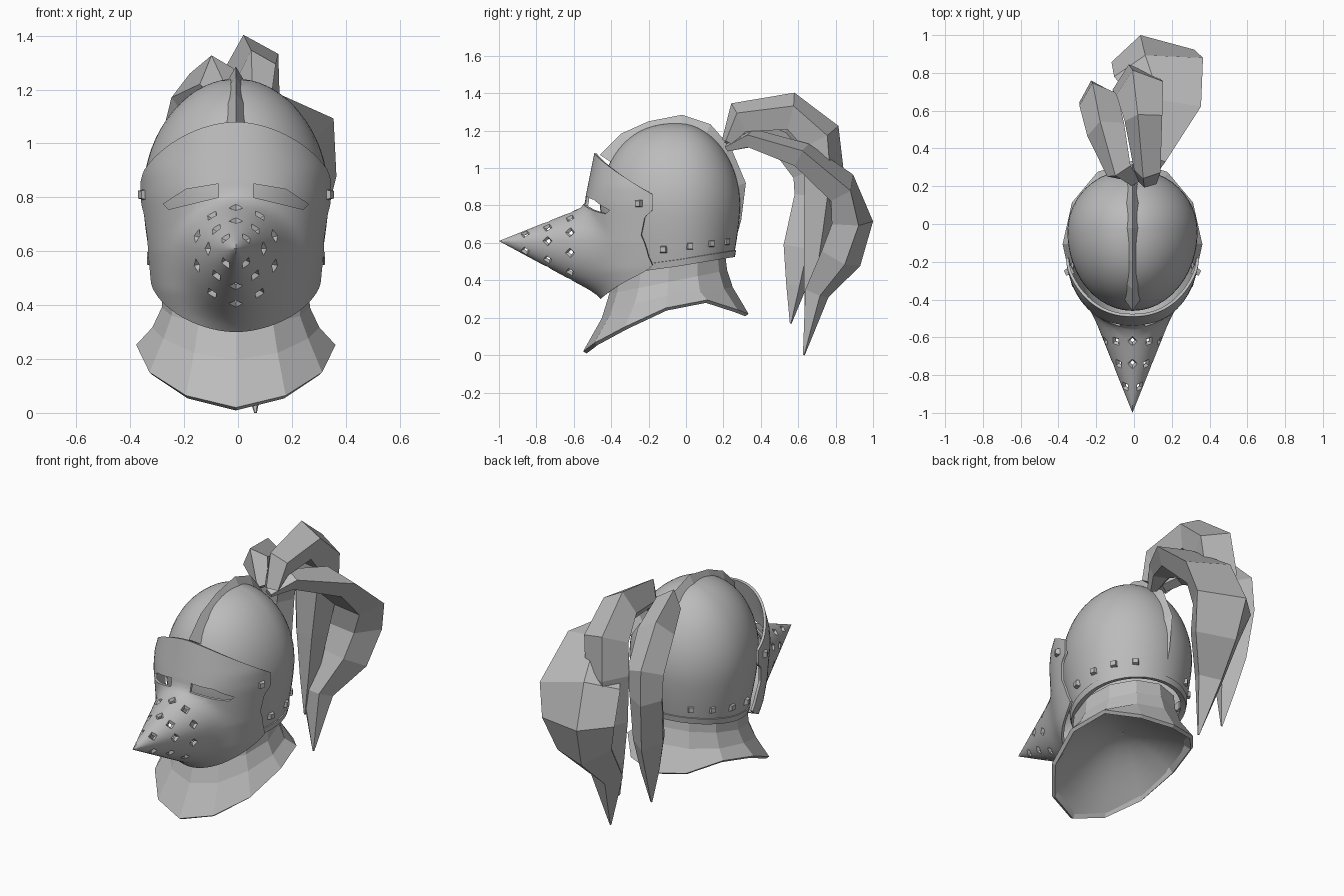
import bpy, bmesh
from math import sin, cos, pi, radians, acos
from mathutils import Vector, Matrix

if "Cube" in bpy.data.objects:
    bpy.data.objects.remove(bpy.data.objects["Cube"])

steel = bpy.data.materials.new("steel_grey")
steel.use_nodes = True
GREY = (0.5, 0.5, 0.5, 1)
steel.diffuse_color = GREY
steel.node_tree.nodes["Principled BSDF"].inputs["Base Color"].default_value = GREY
CX = -0.008  # helmet centre line


def lerp_table(table, t):
    for (a, p), (b, q) in zip(table, table[1:]):
        if t <= b:
            return p + (q - p) * max(0, t - a) / (b - a)
    return table[-1][1]


def spow(t, e):
    return abs(t) ** e * (1 if t >= 0 else -1)


def finish(name, bm, smooth=None, thick=0, cutter=None, recalc=False):
    if recalc:
        bmesh.ops.recalc_face_normals(bm, faces=bm.faces)
    mesh = bpy.data.meshes.new(name)
    bm.to_mesh(mesh)
    bm.free()
    mesh.materials.append(steel)
    ob = bpy.data.objects.new(name, mesh)
    bpy.context.scene.collection.objects.link(ob)
    bpy.ops.object.select_all(action='DESELECT')
    ob.select_set(True)
    bpy.context.view_layer.objects.active = ob
    if thick:
        m = ob.modifiers.new("thickness", 'SOLIDIFY')
        m.thickness = thick
        bpy.ops.object.modifier_apply(modifier=m.name)
    if cutter:
        m = ob.modifiers.new("openings", 'BOOLEAN')
        m.object, m.solver, m.use_self = cutter, 'EXACT', True
        bpy.ops.object.modifier_apply(modifier=m.name)
        bpy.data.objects.remove(cutter)
    if smooth:
        bpy.ops.object.shade_smooth_by_angle(angle=radians(smooth))
    return ob


def loft(rows, cyclic=True, caps=False):
    bm = bmesh.new()
    grid = [[bm.verts.new(p) for p in row] for row in rows]
    n = len(rows[0])
    for lo, hi in zip(grid, grid[1:]):
        for j in range(n if cyclic else n - 1):
            k = (j + 1) % n
            bm.faces.new((lo[j], lo[k], hi[k], hi[j]))
    if caps:
        bm.faces.new(grid[0][::-1])
        bm.faces.new(grid[-1])
    return bm


# Skull dome
def dome_base(th):
    return 0.49 - 0.05 * cos(th)


def dome_point(th, z, grow=1.0):
    front = max(0, cos(th))
    k = (max(0, 1 - ((z - 0.8) / 0.44) ** 2) ** (0.52 - 0.1 * front) if z > 0.8
         else 1 - 0.12 * ((0.8 - z) / 0.3) ** 1.5) * grow
    depth = 0.42 if front else 0.33
    return Vector((CX + 0.345 * k * sin(th), -0.04 - depth * k * cos(th), z))


ANGLES = [2 * pi * i / 48 for i in range(48)]
rows = []
for i in range(25):
    f = sin(pi / 2 * i / 24)
    rows.append([dome_point(t, dome_base(t) + (1.24 - dome_base(t)) * f) for t in ANGLES])
bm = loft(rows)
bmesh.ops.remove_doubles(bm, verts=bm.verts, dist=0.0005)
finish("skull_dome", bm, 40)

# Raised lip at the bottom of the dome
bm = loft([[dome_point(t, dome_base(t) + h, 1.02) for t in ANGLES] for h in (-0.015, 0.02)])
finish("dome_lip", bm, 40, 0.03)

# Crest ridge running front to back
rows = []
for y, z in ((-0.46, 1.07), (-0.345, 1.185), (-0.2, 1.25), (-0.02, 1.285), (0.13, 1.235),
             (0.24, 1.11), (0.32, 0.92), (0.295, 0.72), (0.25, 0.56)):
    peak = Vector((CX, y, z))
    base = peak + (Vector((CX, -0.04, 0.8)) - peak).normalized() * 0.075
    side = Vector((0.045, 0, 0))
    rows.append([peak, base + side, base - side])
finish("crest_ridge", loft(rows, caps=True), recalc=True)

# Visor cutters: eye slits and diamond breath holes
TIP_Z = 0.61
bm = bmesh.new()
slit = ((0.065, 0.85), (0.185, 0.83), (0.27, 0.775), (0.25, 0.755), (0.065, 0.8))
for s in (1, -1):
    f = bm.faces.new([bm.verts.new((CX + s * x, -0.75, z)) for x, z in slit])
    ext = bmesh.ops.extrude_face_region(bm, geom=[f])
    bmesh.ops.translate(bm, vec=(0, 0.48, 0),
                        verts=[v for v in ext["geom"] if isinstance(v, bmesh.types.BMVert)])
for y, count in ((-0.62, 10), (-0.74, 8), (-0.86, 4)):
    d = (1 + y) / 0.5
    for i in range(count):
        a = 2 * pi * (i + (0.5 if count == 4 else 0)) / count
        tall = 0.2 if cos(a) > 0 else 0.27
        spot = Vector((CX + 0.2 * d * sin(a), y, TIP_Z + tall * d * cos(a)))
        out = Vector((sin(a), -0.45, cos(a)))
        place = Matrix.Translation(spot) @ out.to_track_quat('Z', 'Y').to_matrix().to_4x4()
        bmesh.ops.create_uvsphere(bm, u_segments=4, v_segments=2, radius=0.028, matrix=place)
cutter = finish("visor_cutter", bm, recalc=True)
cutter.hide_render = True

# Visor with pointed beak
WIDTH = ((0.3, 0.27), (0.46, 0.312), (0.6, 0.335), (0.8, 0.357), (0.9, 0.357), (1.08, 0.31))
DEPTH = ((0.3, 0.35), (0.45, 0.42), (0.6, 0.44), (0.83, 0.44), (1.08, 0.39))
BACK = ((0.48, -0.14), (0.52, -0.18), (0.64, -0.24), (0.74, -0.22), (0.77, -0.18), (0.86, -0.18))


def visor_point(u, v):
    low = 0.30 + 0.18 * abs(u) ** 1.7
    high = 0.86 + 0.22 * (1 - abs(u) ** 1.7)
    z = low + (high - low) * v
    a, b = lerp_table(WIDTH, z), lerp_table(DEPTH, z)
    end = lerp_table(BACK, 0.48 + 0.38 * v)
    th = u * acos(((-0.1 - end) / b) ** (1 / 0.9))
    x, y = a * spow(sin(th), 0.9), -0.1 - b * cos(th) ** 0.9
    dz = (z - TIP_Z) / (0.2 if z > TIP_Z else 0.27)
    beak = -1 + 0.5 * ((x / 0.2) ** 2 + dz * dz) ** 0.5
    blend = max(0.06 - abs(y - beak), 0) / 0.06
    return Vector((CX + x, min(y, beak) - blend * blend * 0.015, z))


tip_v = (TIP_Z - 0.30) / 0.78
rows = []
for i in range(-18, 19):
    w = spow(i / 18, 1.4)
    v = tip_v + w * ((1 - tip_v) if w > 0 else tip_v)
    rows.append([visor_point(spow(j / 22, 1.3), v) for j in range(-22, 23)])
finish("visor", loft(rows, cyclic=False), 40, 0.015, cutter)

# Rivets: four along each side of the lip, one at each visor hinge
bm = bmesh.new()
spots = [(y, 0.58 + 0.13 * y, None) for y in (-0.12, 0.02, 0.13, 0.21)] + [(-0.25, 0.81, 0.337)]
for y, z, x in spots:
    for s in (1, -1):
        slope = (y + 0.04) / (-0.40 if y < -0.04 else 0.30)
        px = x or 0.312 * (1 - slope * slope) ** 0.5
        out = Vector((s * px, (y + 0.04) * 0.8, 0))
        place = (Matrix.Translation((CX + s * px, y, z)) @ out.to_track_quat('Z', 'Y').to_matrix().to_4x4()
                 @ Matrix.Rotation(pi / 4, 4, 'Z'))
        bmesh.ops.create_cone(bm, cap_ends=True, segments=4, radius1=0.034, radius2=0.02,
                              depth=0.045, matrix=place)
finish("rivets", bm, recalc=True)

# Flared neck collar, faceted
HEM = ((-0.55, 0.02), (-0.49, 0.065), (-0.32, 0.155), (-0.12, 0.25), (0.14, 0.3), (0.33, 0.22))


def collar_ring(half, front, back, height):
    ring = []
    for i in range(12):
        t = 2 * pi * i / 12
        y = (front + back) / 2 - (back - front) / 2 * cos(t)
        ring.append(Vector((CX + half * sin(t), y, height(y))))
    return ring


hem = collar_ring(0.37, -0.55, 0.335, lambda y: lerp_table(HEM, y))
rows = [hem,
        collar_ring(0.31, -0.45, 0.25, lambda y: 0.33 + 0.13 * y - 0.6 * min(0, y + 0.1) ** 2),
        collar_ring(0.275, -0.41, 0.22, lambda y: 0.41 + 0.2 * y),
        collar_ring(0.27, -0.39, 0.21, lambda y: 0.5 + 0.17 * y)]
finish("neck_collar", loft(rows), thick=0.022)

# Shallow bowl closing the underside of the collar
rows = []
for i in range(8):
    t = i / 7
    rows.append([Vector((CX + (p.x - CX) * r, -0.1 + (p.y + 0.1) * r,
                         p.z + (0.36 - p.z) * sin(t * pi / 2)))
                 for p in hem for r in [0.95 - 0.94 * t]])
finish("neck_lining", loft([row[::-1] for row in rows], caps=False), 80)

# Plume locks: tapered faceted tubes, each step is centre, width, thickness
SECTION = ((-0.5, -0.15), (-0.15, 0.5), (0.5, 0.15), (0.3, -0.5), (-0.3, -0.45))


def lock(name, steps):
    centres = [Vector(s[:3]) for s in steps]
    rows = []
    for i, (c, s) in enumerate(zip(centres, steps)):
        along = (centres[min(i + 1, len(steps) - 1)] - centres[max(i - 1, 0)]).normalized()
        side = Vector((1, 0, 0))
        side = (side - along * along.dot(side)).normalized()
        up = side.cross(along)
        rows.append([c + side * p * s[3] + up * q * s[4] for p, q in SECTION])
    finish(name, loft(rows, caps=True), recalc=True)


lock("plume_back_lock", ((.05, .22, 1.11, .06, .04), (.1, .35, 1.16, .14, .1),
     (.19, .62, 1.07, .33, .14), (.13, .83, .9, .48, .18), (.1, .89, .71, .44, .22),
     (.1, .83, .52, .34, .22), (.04, .70, .33, .19, .13), (.065, .63, 0, .01, .01)))
lock("plume_top_lock", ((.07, .22, 1.14, .1, .06), (.07, .28, 1.27, .14, .17),
     (.05, .56, 1.305, .2, .2), (.03, .72, 1.17, .25, .22), (.01, .74, .97, .25, .21),
     (0, .71, .68, .18, .16), (0, .68, .42, .1, .1), (0, .64, .2, .01, .01)))
lock("plume_right_lock", ((0, .23, 1.13, .08, .06), (-.08, .28, 1.25, .14, .16),
     (-.15, .5, 1.18, .2, .18), (-.19, .66, 1.0, .2, .2), (-.2, .67, .85, .18, .18),
     (-.18, .62, .57, .16, .2), (-.17, .59, .37, .1, .11), (-.16, .56, .17, .01, .01)))
